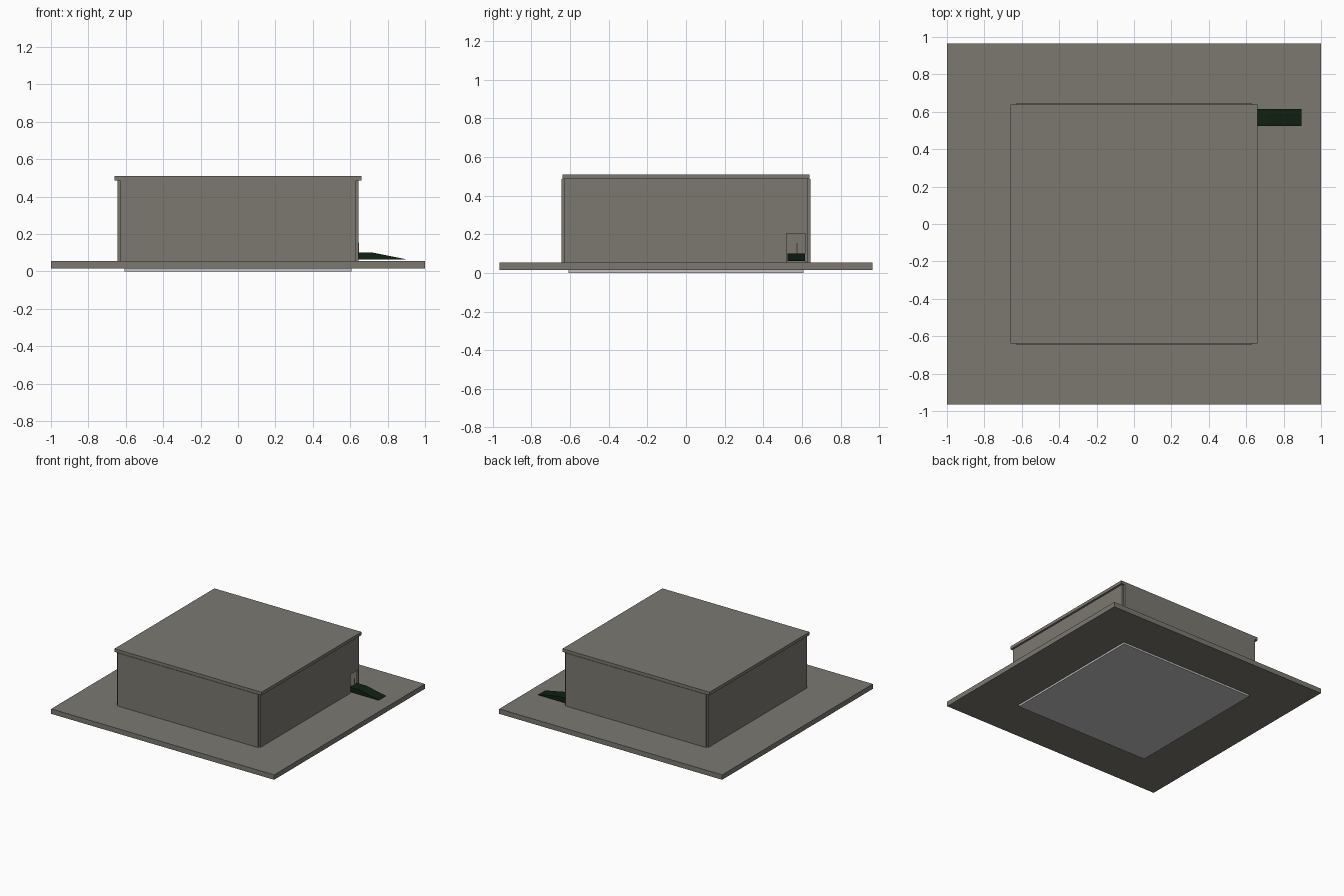
import bpy, bmesh
from mathutils import Vector

if "Cube" in bpy.data.objects:
    bpy.data.objects.remove(bpy.data.objects["Cube"])


def material(name, rgb):
    m = bpy.data.materials.new(name)
    m.diffuse_color = (*rgb, 1)
    m.use_nodes = True
    m.node_tree.nodes["Principled BSDF"].inputs["Base Color"].default_value = m.diffuse_color
    return m


STONE = material("warm_grey", (0.2, 0.19, 0.164))
LIGHT = material("light_grey", (0.55, 0.55, 0.55))
GREEN = material("dark_green", (0.005, 0.016, 0.006))


def prism(name, profile, depth, mat):
    """Extrude a polygon of 3D points along the depth vector."""
    bm = bmesh.new()
    face = bm.faces.new([bm.verts.new(p) for p in profile])
    res = bmesh.ops.extrude_face_region(bm, geom=[face])
    verts = [v for v in res["geom"] if isinstance(v, bmesh.types.BMVert)]
    bmesh.ops.translate(bm, verts=verts, vec=Vector(depth))
    bmesh.ops.recalc_face_normals(bm, faces=bm.faces)
    me = bpy.data.meshes.new(name)
    bm.to_mesh(me)
    bm.free()
    me.materials.append(mat)
    ob = bpy.data.objects.new(name, me)
    bpy.context.collection.objects.link(ob)
    return ob


def box(name, x, y, z, mat):
    base = [(x[0], y[0], z[0]), (x[1], y[0], z[0]), (x[1], y[1], z[0]), (x[0], y[1], z[0])]
    return prism(name, base, (0, 0, z[1] - z[0]), mat)


IN, OUT = 0.63, 0.644      # inner and outer wall planes
Z0, Z1 = 0.055, 0.485      # wall foot and top

# Ground slab and the pale panel beneath it
box("ground_slab", (-1, 1), (-0.965, 0.965), (0.015, Z0), STONE)
box("bottom_panel", (-0.607, 0.607), (-0.607, 0.607), (0, 0.015), LIGHT)

# Plain walls, leaving a small notch at each corner
box("front_wall", (-IN, IN), (-OUT, -IN), (Z0, Z1), STONE)
box("back_wall", (-IN, IN), (IN, OUT), (Z0, Z1), STONE)
box("left_wall", (-OUT, -IN), (-IN, IN), (Z0, Z1), STONE)

# Right wall with the doorway
outline = [(-IN, Z0), (0.52, Z0), (0.52, 0.205), (0.615, 0.205),
           (0.615, Z0), (IN, Z0), (IN, Z1), (-IN, Z1)]
prism("right_wall", [(IN, y, z) for y, z in outline], (OUT - IN, 0, 0), STONE)

# Flat roof
box("roof", (-0.66, 0.66), (-0.64, 0.64), (Z1, 0.51), STONE)

# Entrance ramp and small door lever
ramp = [(0.635, 0.062), (0.895, 0.062), (0.895, 0.065), (0.72, 0.1), (0.635, 0.1)]
prism("entrance_ramp", [(x, 0.525, z) for x, z in ramp], (0, 0.09, 0), GREEN)
box("door_lever", (0.638, 0.646), (0.572, 0.578), (0.1, 0.155), LIGHT)
